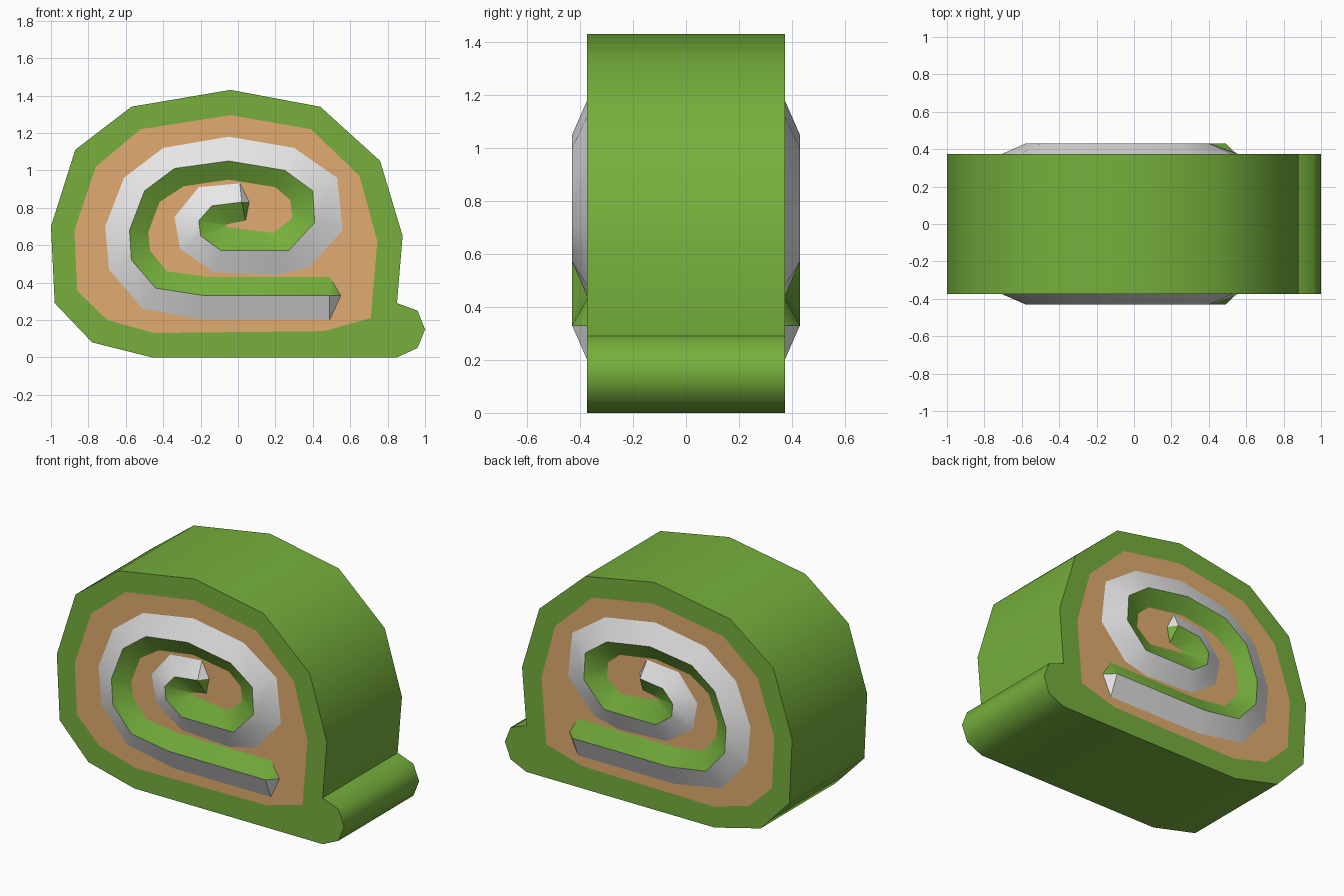
import bpy, bmesh, math

if "Cube" in bpy.data.objects:
    bpy.data.objects.remove(bpy.data.objects["Cube"])

HALF, RIDGE = 0.373, 0.43   # half thickness of the slice, height of the raised swirl


def material(name, rgb):
    m = bpy.data.materials.new(name)
    m.diffuse_color = (*rgb, 1)
    m.use_nodes = True
    m.node_tree.nodes["Principled BSDF"].inputs["Base Color"].default_value = m.diffuse_color
    return m


GREEN = material("leaf green", (0.18, 0.43, 0.045))
TAN = material("sponge tan", (0.75, 0.41, 0.16))
WHITE = material("cream white", (0.88, 0.88, 0.88))


def finish(bm, name, mats, angle):
    me = bpy.data.meshes.new(name)
    bm.to_mesh(me)
    bm.free()
    for m in mats:
        me.materials.append(m)
    ob = bpy.data.objects.new(name, me)
    bpy.context.collection.objects.link(ob)
    bpy.ops.object.select_all(action='DESELECT')
    ob.select_set(True)
    bpy.context.view_layer.objects.active = ob
    bpy.ops.object.shade_smooth_by_angle(angle=math.radians(angle))


def pairs(seq):
    return list(zip(seq, seq[1:] + seq[:1]))


# Profiles as (x, z): outer skin with the loose end at lower right, and the sponge
skin = [(-0.46, 0), (0.85, 0), (0.96, 0.05), (1.0, 0.15), (0.96, 0.25), (0.85, 0.29),
        (0.88, 0.65), (0.76, 1.05), (0.44, 1.34), (-0.04, 1.43), (-0.57, 1.34),
        (-0.87, 1.11), (-1.0, 0.7), (-0.98, 0.29), (-0.78, 0.08)]
sponge = [(-0.45, 0.13), (0.46, 0.14), (0.71, 0.21), (0.745, 0.62), (0.65, 0.97),
          (0.39, 1.22), (-0.04, 1.295), (-0.52, 1.22), (-0.76, 1.02), (-0.875, 0.68),
          (-0.86, 0.355), (-0.70, 0.20)]

# Roll body: extruded skin, with the sponge cut into both end faces
bm = bmesh.new()
rims = []
for y in (-HALF, HALF):
    rim = [bm.verts.new((x, y, z)) for x, z in skin]
    core = [bm.verts.new((x, y, z)) for x, z in sponge]
    edges = [bm.edges.new(p) for loop in (rim, core) for p in pairs(loop)]
    bmesh.ops.triangle_fill(bm, use_beauty=True, edges=edges, normal=(0, 1, 0))
    inside = set(core)
    for f in [f for f in bm.faces if all(v in inside for v in f.verts)]:
        bm.faces.remove(f)
    bm.faces.new(core).material_index = 1
    rims.append(rim)
for (a, b), (c, d) in zip(pairs(rims[0]), pairs(rims[1])):
    bm.faces.new((a, b, d, c))
bmesh.ops.recalc_face_normals(bm, faces=bm.faces[:])
finish(bm, "roll_body", [GREEN, TAN], 50)

# Swirl rails from the outer end to the centre
outer = [(0.49, 0.20), (-0.18, 0.20), (-0.51, 0.26), (-0.69, 0.47), (-0.71, 0.70),
         (-0.61, 0.96), (-0.40, 1.12), (-0.05, 1.18), (0.30, 1.12), (0.53, 0.96),
         (0.56, 0.68), (0.38, 0.48), (0.21, 0.44), (-0.13, 0.455), (-0.31, 0.58),
         (-0.34, 0.75), (-0.21, 0.91), (0.01, 0.93)]
ridge = [(0.49, 0.33), (-0.18, 0.33), (-0.44, 0.37), (-0.57, 0.52), (-0.58, 0.68),
         (-0.50, 0.89), (-0.34, 1.01), (-0.05, 1.05), (0.25, 1.00), (0.40, 0.89),
         (0.41, 0.72), (0.27, 0.57), (0.20, 0.57), (-0.09, 0.57), (-0.20, 0.65),
         (-0.21, 0.73), (-0.14, 0.81), (0.02, 0.83)]
inner = [(0.49, 0.43), (-0.16, 0.43), (-0.38, 0.46), (-0.47, 0.57), (-0.48, 0.67),
         (-0.42, 0.83), (-0.29, 0.915), (-0.05, 0.95), (0.20, 0.91), (0.28, 0.84),
         (0.29, 0.745), (0.19, 0.665), (0.15, 0.67), (-0.05, 0.695), (-0.07, 0.705),
         (-0.06, 0.71), (-0.02, 0.72), (0.04, 0.73)]
tips = [(0.55, 0.33), (0.06, 0.83)]


def swirl(name, rail, mat):
    """Sloping strip from a rail on the face up to the ridge, on both sides."""
    bm = bmesh.new()
    for side in (-1, 1):
        low = [bm.verts.new((x, side * HALF, z)) for x, z in rail]
        top = [bm.verts.new((x, side * RIDGE, z)) for x, z in ridge]
        end = [bm.verts.new((x, side * HALF, z)) for x, z in tips]
        faces = [bm.faces.new((low[i], low[i + 1], top[i + 1], top[i]))
                 for i in range(len(rail) - 1)]
        faces += [bm.faces.new((low[i], top[i], end[i])) for i in (0, -1)]
        for f in faces:
            f.normal_update()
            if f.normal.y * side < 0:
                f.normal_flip()
    finish(bm, name, [mat], 40)


swirl("cream_swirl", outer, WHITE)
swirl("green_swirl", inner, GREEN)
